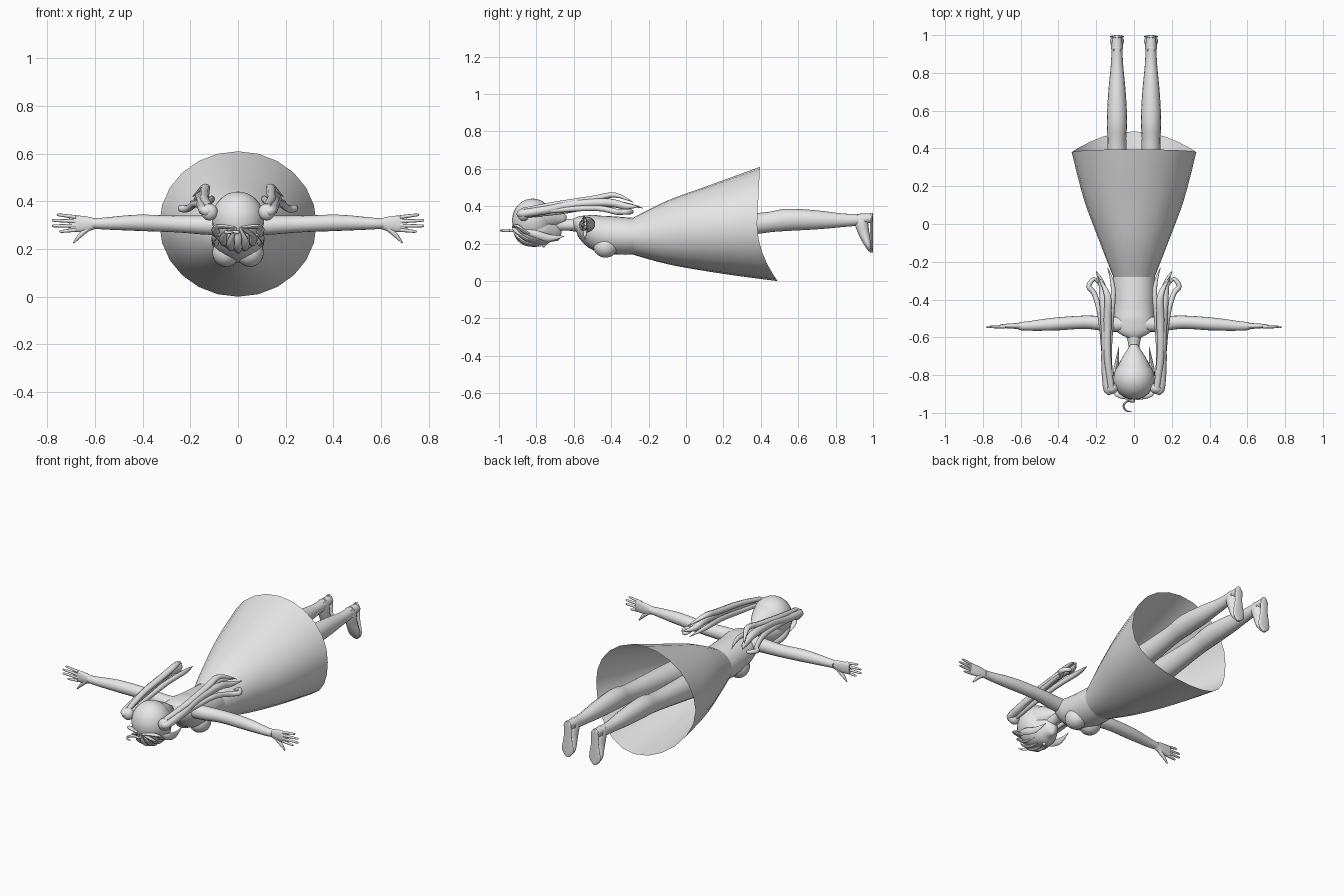
import bpy
import bmesh
from math import cos, sin, pi, radians
from mathutils import Vector, Matrix

cube = bpy.data.objects.get("Cube")
if cube:
    bpy.data.objects.remove(cube, do_unlink=True)

grey = bpy.data.materials.new("plain grey")
grey.use_nodes = True
grey.diffuse_color = (0.8, 0.8, 0.8, 1)
grey.node_tree.nodes["Principled BSDF"].inputs["Base Color"].default_value = grey.diffuse_color

UNIT = 0.01  # every size below is in hundredths
UP = Vector((0, 0, 1))
BACKWARD = Vector((0, 1, 0))


def finish(bm, name):
    """Turn a bmesh into a smooth shaded object."""
    bmesh.ops.recalc_face_normals(bm, faces=bm.faces)
    mesh = bpy.data.meshes.new(name)
    bm.to_mesh(mesh)
    bm.free()
    mesh.materials.append(grey)
    obj = bpy.data.objects.new(name, mesh)
    bpy.context.collection.objects.link(obj)
    bpy.ops.object.select_all(action="DESELECT")
    obj.select_set(True)
    bpy.context.view_layer.objects.active = obj
    bpy.ops.object.shade_smooth_by_angle(angle=radians(60))


def bridge(bm, rings):
    for lower, upper in zip(rings, rings[1:]):
        for i in range(len(lower)):
            bm.faces.new((lower[i - 1], lower[i], upper[i], upper[i - 1]))


def spline(points, steps):
    """Smooth path through the points, radii included."""
    knots = [Vector(point) * UNIT for point in points]
    knots = [knots[0], *knots, knots[-1]]
    path = []
    for before, start, end, after in zip(knots, knots[1:], knots[2:], knots[3:]):
        leave, arrive = (end - before) / 2, (after - start) / 2
        for k in range(steps):
            t = k / steps
            ease = t * t * (3 - 2 * t)
            path.append(start.lerp(end, ease) + leave * t * (1 - t) ** 2
                        - arrive * t * t * (1 - t))
    return path + [knots[-1]]


def sweep(name, points, side=1, up=UP, sides=16, steps=4):
    """Capped elliptical tube; each point is x, y, z, width, height."""
    path = spline(points, steps)
    centres = [Vector((q[0] * side, q[1], q[2])) for q in path]
    bm = bmesh.new()
    rings = []
    for i, (centre, q) in enumerate(zip(centres, path)):
        tangent = centres[min(i + 1, len(path) - 1)] - centres[max(i - 1, 0)]
        across = tangent.cross(up).normalized()
        rise = across.cross(tangent).normalized()
        ring = []
        for k in range(sides):
            a = 2 * pi * k / sides
            ring.append(bm.verts.new(centre + across * q[3] * cos(a) + rise * q[4] * sin(a)))
        rings.append(ring)
    bridge(bm, rings)
    bm.faces.new(rings[0])
    bm.faces.new(rings[-1])
    finish(bm, name)


def spine(name, rows):
    """Central body part; each row is y, z, width, height."""
    sweep(name, [(0, *row) for row in rows], sides=24)


def lock(name, width, height, points, side=1):
    """Strand of hair that swells in the middle and ends in a point."""
    shaped = []
    for i, point in enumerate(points):
        t = i / (len(points) - 1)
        swell = max(0.06, (0.6 + t) * (1 - t) ** 0.5)
        shaped.append((*point, width * swell, height * swell))
    sweep(name, shaped, side, sides=8)


def limb(name, points, side, flatten, sides=16):
    """Arm, leg or finger; each point is x, y, z, radius."""
    sweep(name, [(*p, p[-1] * flatten) for p in points], side, sides=sides)


def ball(name, centre, size):
    bm = bmesh.new()
    place = Matrix.LocRotScale(Vector(centre) * UNIT, None, Vector(size) * UNIT)
    bmesh.ops.create_uvsphere(bm, u_segments=24, v_segments=16, radius=1, matrix=place)
    finish(bm, name)


# Open bell skirt with a slanted hem; rows are y, z, width, height
bm = bmesh.new()
rings = []
rows = spline([(-28, 24, 11, 10), (-10, 26, 18, 17), (13, 28, 26.5, 23.5), (38, 30.5, 33, 30.5)], 4)
for y, middle, width, height in rows:
    reach = ((y - rows[0][0]) / (rows[-1][0] - rows[0][0])) ** 3
    ring = []
    for k in range(24):
        a = 2 * pi * k / 24
        slant = max(sin(a) * 0.015, sin(a) * abs(sin(a)) * -0.11)
        ring.append(bm.verts.new((width * cos(a), y + slant * reach, middle + height * sin(a))))
    rings.append(ring)
bridge(bm, rings)
finish(bm, "skirt")

# Torso and neck
spine("torso", [(-60, 30, 4, 3), (-57, 30, 9, 5), (-52, 28, 10.5, 8), (-44, 25, 11, 10),
                (-28, 24, 11, 9.8), (-14, 25, 9, 8)])
spine("neck", [(-73, 30, 4, 4), (-64, 30, 3, 3), (-57, 30, 5, 4)])

# Head, facing down
spine("face", [(-90, 29, 5, 5), (-84, 28, 9, 8), (-77, 27, 9, 8), (-71, 25, 5, 6), (-68, 22, 1, 1)])
ball("nose", (0, -76, 19), (1, 1, 1))
ball("hair_cap", (0, -82, 32.5), (11, 11, 11.6))
spine("nape_hair", [(-82, 34, 10, 9), (-74, 34, 8, 7), (-64, 33, 2, 2)])

# Fringe fanning from the crown over the forehead
for k in range(-3, 4):
    x, lift = k * 3, k * k * 0.7
    lock("fringe_lock", 2, 1.2, [(x / 5, -92, 29), (x, -90, 23 + lift),
                                 (x, -85, 19.5 + lift), (x, -77, 18.5 + lift)])

# Curled cowlick at the crown
curl = [(-2 + 3.5 * cos(a), -96.5 - 3 * sin(a), 27) for a in (-1, -2, -3, -4, -5)]
lock("cowlick", 0.7, 1, [(0, -91, 27), *curl])

for side, label in ((1, "left_"), (-1, "right_")):
    # Pigtail made of overlapping strands
    lock(label + "pigtail_core", 3, 3, [(11, -87, 36), (14, -88, 36), (15, -75, 38), (15, -60, 41),
                                        (16, -42, 42), (17, -32, 40), (20, -25, 40)], side)
    lock(label + "pigtail_upper", 2.6, 2, [(12, -87, 38), (14, -70, 41), (14, -50, 44),
                                           (14, -38, 46), (19, -28, 42)], side)
    lock(label + "pigtail_outer", 1.8, 2, [(15, -87, 36), (16, -68, 38), (18, -48, 39), (21, -37, 37),
                                           (24, -33, 37), (21, -29, 37), (19, -32, 37)], side)
    lock(label + "pigtail_inner", 1.8, 2, [(12, -86, 35), (13, -68, 37), (12, -50, 40),
                                           (11, -34, 41), (14, -23, 39)], side)
    lock(label + "cheek_lock", 1.4, 2.6, [(8, -87, 27), (10, -80, 25), (9, -73, 23), (8, -65, 24)], side)
    ball(label + "hair_tie", (side * 12, -87, 35.5), (3.5, 3, 3.5))
    ball(label + "bust", (side * 5, -43, 18.5), (5.8, 6.5, 6))

    # Arm stretched sideways
    limb(label + "arm", [(6, -53, 30, 4), (13, -53, 30, 4), (26, -52, 30.5, 3.5), (42, -53, 31, 3.4),
                         (56, -54, 30.7, 2.5), (61, -54, 30.7, 2.1)], side, 1)
    # Hand with spread fingers and thumb
    sweep(label + "palm", [(59, -54, 30.7, 1.5, 2), (65, -54, 30.5, 1.4, 3.4), (71, -54, 30.7, 0.8, 3.2)],
          side)
    for k, tip in enumerate((75, 78, 78, 76)):
        root = 28 + k * 1.8
        limb(label + "finger", [(68, -54.5, root, 0.8), (tip - 1, -54.5, root + k * 0.5 - 0.6, 0.6),
                                (tip, -54.5, root + k * 0.5 - 0.6, 0.2)], side, 1, 8)
    limb(label + "thumb", [(62, -54, 29.5, 1.2), (66, -54, 26, 1), (69, -54, 22.5, 0.3)], side, 1, 8)

    # Leg from hip to ankle
    limb(label + "leg", [(6, -20, 25, 7), (8, 0, 27, 7), (9, 40, 31, 5), (9, 54, 32.7, 5.4),
                         (9, 70, 32.7, 4.6), (9, 85, 32.5, 3.2), (9, 96, 33, 2.8)], side, 1.1)
    # Foot on a low heel with a flat shoe sole
    sweep(label + "foot", [(9, 92, 35.5, 2, 1.5), (9, 93.5, 32, 3.2, 3.5), (9, 95, 26, 3.2, 3),
                           (9, 97.5, 19, 3.7, 1.8), (9, 98.3, 15.8, 1, 0.5)], side, BACKWARD)
    sweep(label + "heel", [(9, 94, 33.5, 2.7, 2.7), (9, 99.6, 33.5, 2.5, 2.5)], side, steps=1)
    sweep(label + "sole", [(9, 99.2, 36.5, 1, 0.8), (9, 99.2, 34, 2.6, 0.8), (9, 99.2, 28, 2.5, 0.8),
                           (9, 99.2, 19, 3.8, 0.8), (9, 99.2, 15.3, 1, 0.8)], side, BACKWARD)
